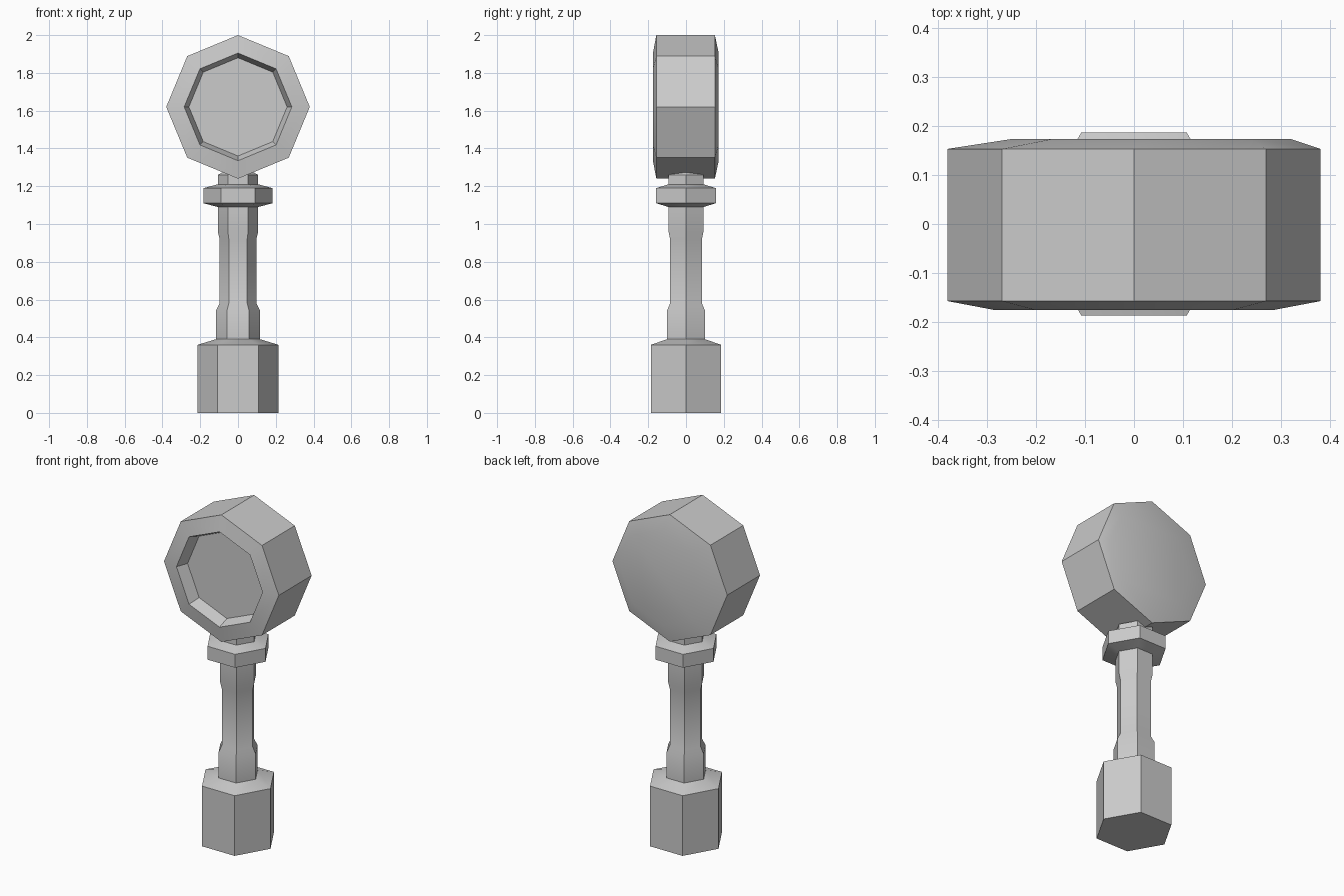
import bpy, bmesh, math

if "Cube" in bpy.data.objects:
    bpy.data.objects.remove(bpy.data.objects["Cube"])

grey = bpy.data.materials.new("plain grey")
grey.use_nodes = True
grey.diffuse_color = (0.6, 0.6, 0.6, 1)
grey.node_tree.nodes["Principled BSDF"].inputs["Base Color"].default_value = grey.diffuse_color


def loft(name, sides, rings, place):
    """Join polygon rings (radius, height, shift) and cap both ends."""
    bm = bmesh.new()
    loops = []
    for radius, height, shift in rings:
        loop = []
        for i in range(sides):
            a = math.tau * i / sides
            loop.append(bm.verts.new(place(radius * math.cos(a) + shift, radius * math.sin(a), height)))
        loops.append(loop)
    for low, high in zip(loops, loops[1:]):
        for i in range(sides):
            j = (i + 1) % sides
            bm.faces.new((low[i], low[j], high[j], high[i]))
    bm.faces.new(loops[0][::-1])
    bm.faces.new(loops[-1])
    bmesh.ops.recalc_face_normals(bm, faces=bm.faces)
    mesh = bpy.data.meshes.new(name)
    bm.to_mesh(mesh)
    bm.free()
    mesh.materials.append(grey)
    obj = bpy.data.objects.new(name, mesh)
    bpy.context.collection.objects.link(obj)
    bpy.ops.object.select_all(action="DESELECT")
    obj.select_set(True)
    bpy.context.view_layer.objects.active = obj
    bpy.ops.object.shade_smooth_by_angle(angle=math.radians(30))
    return obj


# Six-sided handle: pommel, grip, collar and neck
handle_profile = [
    (0.215, 0), (0.215, 0.36), (0.117, 0.39), (0.117, 0.54), (0.097, 0.58),
    (0.097, 0.92), (0.107, 0.96), (0.107, 1.09), (0.182, 1.11), (0.182, 1.19),
    (0.107, 1.21), (0.107, 1.26), (0.07, 1.28),
]
loft("handle", 6, [(r, z, 0) for r, z in handle_profile], lambda u, v, h: (u, v, h))

# Eight-sided head: recessed front, bevelled rim, slightly offset back panel
head_rings = [
    (0.26, -0.105, 0), (0.285, -0.175, 0), (0.38, -0.157, 0),
    (0.38, 0.153, 0), (0.285, 0.173, 0.035),
]
loft("head", 8, head_rings, lambda u, v, h: (u, h, 1.62 + v))
